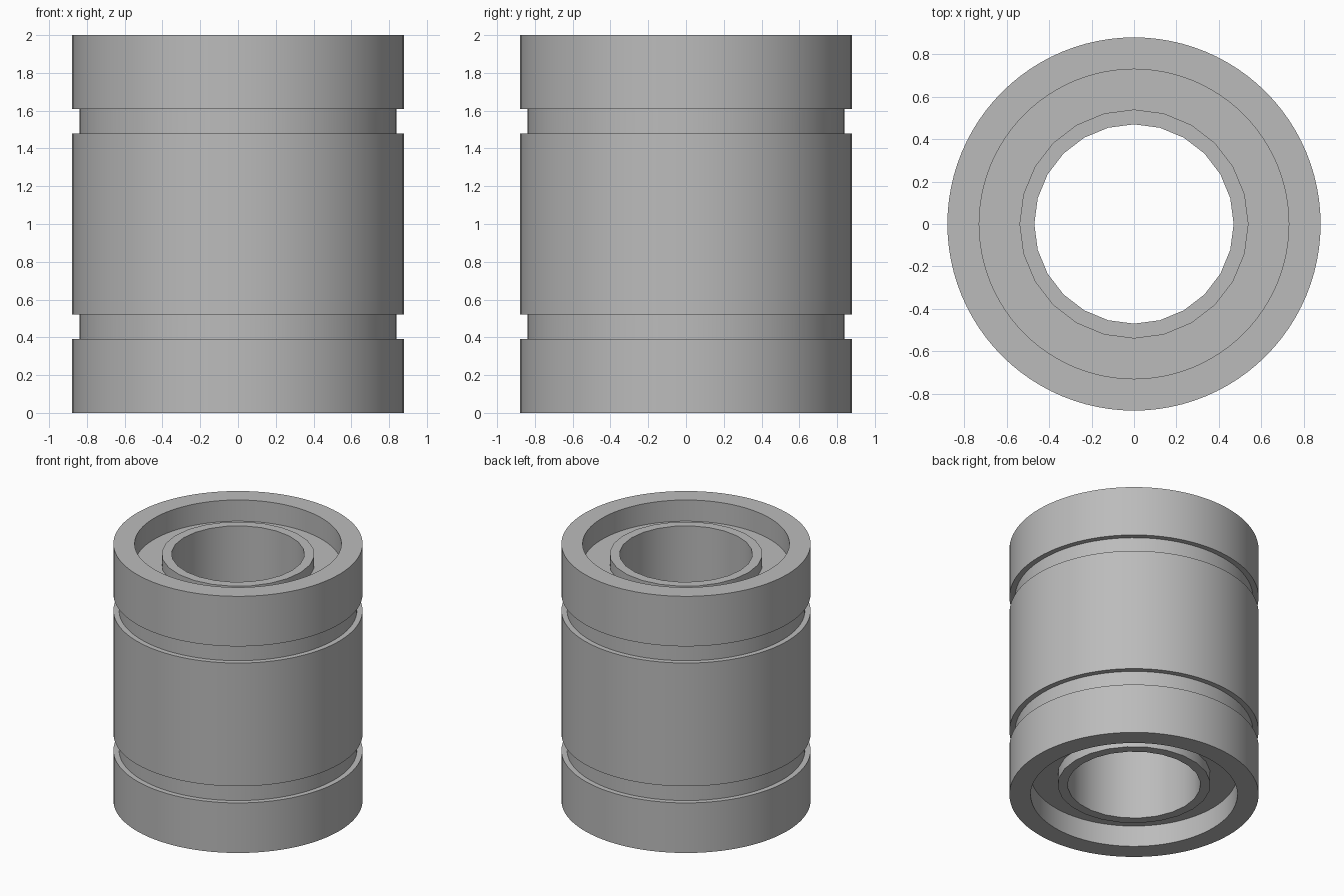
import bpy, bmesh, math

cube = bpy.data.objects.get("Cube")
if cube:
    bpy.data.objects.remove(cube, do_unlink=True)

steel = bpy.data.materials.new("grey steel")
steel.use_nodes = True
GREY = (0.5, 0.5, 0.5, 1)
steel.diffuse_color = GREY
steel.node_tree.nodes["Principled BSDF"].inputs["Base Color"].default_value = GREY

HEIGHT = 2.0


def lathe(name, profile, sides):
    """Turn a closed (radius, height) outline around z into a solid ring."""
    bm = bmesh.new()
    rings = []
    for i in range(sides):
        a = math.pi / 2 + math.tau * i / sides
        rings.append([bm.verts.new((r * math.cos(a), r * math.sin(a), z))
                      for r, z in profile])
    n = len(profile)
    for i in range(sides):
        here, there = rings[i], rings[(i + 1) % sides]
        for j in range(n):
            k = (j + 1) % n
            bm.faces.new((here[j], there[j], there[k], here[k]))
    bmesh.ops.recalc_face_normals(bm, faces=bm.faces)
    mesh = bpy.data.meshes.new(name)
    bm.to_mesh(mesh)
    bm.free()
    mesh.materials.append(steel)
    obj = bpy.data.objects.new(name, mesh)
    bpy.context.collection.objects.link(obj)
    bpy.ops.object.select_all(action="DESELECT")
    obj.select_set(True)
    bpy.context.view_layer.objects.active = obj
    bpy.ops.object.shade_smooth_by_angle(angle=math.radians(30))
    return obj


def mirrored(lower):
    """Complete an outline given for the lower half, bottom to top."""
    return lower + [(r, HEIGHT - z) for r, z in reversed(lower)]


# Outer shell with two retaining grooves
SHELL, GROOVE, BORE, SLEEVE, HOLE = 0.88, 0.84, 0.73, 0.54, 0.47
lathe("outer_shell", mirrored([
    (BORE, 0), (SHELL, 0), (SHELL, 0.39), (GROOVE, 0.39),
    (GROOVE, 0.52), (SHELL, 0.52)]), 96)

# Recessed end seals filling the gap between shell and sleeve
for name, low in (("lower_seal", 0.165), ("upper_seal", HEIGHT - 0.265)):
    high = low + 0.1
    lathe(name, [(HOLE + 0.03, low), (BORE, low), (BORE, high), (HOLE + 0.03, high)], 96)

# Inner sleeve with the through hole
lathe("inner_sleeve", mirrored([(HOLE, 0.08), (SLEEVE, 0.08)]), 24)
